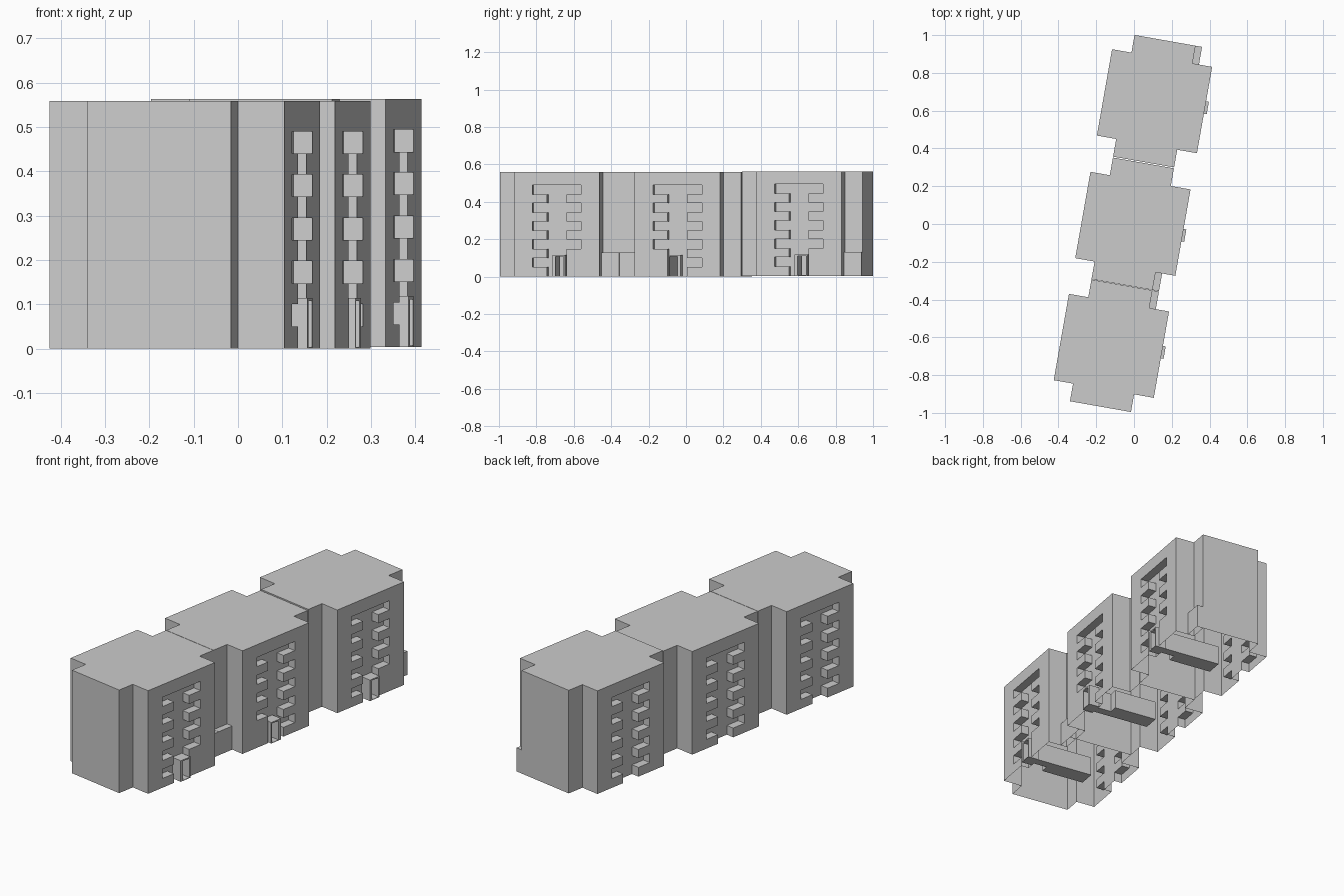
import bpy, bmesh, math
from mathutils import Vector

if "Cube" in bpy.data.objects:
    bpy.data.objects.remove(bpy.data.objects["Cube"])

TILT = math.radians(-10)
BASE = 0.003


def prism(name, pts, axis, lo, hi):
    """Extrude a closed outline along z (outline = x,y) or along x (outline = y,z)."""
    place = (lambda a, b, h: (a, b, h)) if axis == 'z' else (lambda a, b, h: (h, a, b))
    bm = bmesh.new()
    face = bm.faces.new([bm.verts.new(place(a, b, lo)) for a, b in pts])
    out = bmesh.ops.extrude_face_region(bm, geom=[face])
    move = Vector((0, 0, hi - lo)) if axis == 'z' else Vector((hi - lo, 0, 0))
    bmesh.ops.translate(bm, vec=move, verts=[v for v in out['geom'] if isinstance(v, bmesh.types.BMVert)])
    bmesh.ops.recalc_face_normals(bm, faces=bm.faces)
    me = bpy.data.meshes.new(name)
    bm.to_mesh(me)
    bm.free()
    ob = bpy.data.objects.new(name, me)
    bpy.context.collection.objects.link(ob)
    return ob


def rect(x0, x1, y0, y1):
    return [(x0, y0), (x1, y0), (x1, y1), (x0, y1)]


def cut(ob, cutters):
    for c in cutters:
        m = ob.modifiers.new("cut", 'BOOLEAN')
        m.operation = 'DIFFERENCE'
        m.solver = 'EXACT'
        m.object = c
        bpy.context.view_layer.objects.active = ob
        bpy.ops.object.modifier_apply(modifier=m.name)


def open_bottom(ob):
    bm = bmesh.new()
    bm.from_mesh(ob.data)
    low = [f for f in bm.faces if all(abs(v.co.z) < 1e-4 for v in f.verts)]
    bmesh.ops.delete(bm, geom=low, context='FACES')
    bm.to_mesh(ob.data)
    bm.free()


# stepped balcony recess: narrow shaft with wide teeth on each floor
TEETH = [(.05, .10), (.147, .197), (.245, .295), (.343, .393), (.44, .49)]


def zigzag(skip_right):
    n, w = .053, .132

    def side(teeth, s):
        pts = [(s * n, -.05)]
        for a, b in teeth:
            pts += [(s * n, a), (s * w, a), (s * w, b), (s * n, b)]
        return pts[:-1]
    return side(TEETH, -1) + side(TEETH[1:] if skip_right else TEETH, 1)[::-1]


def block(label, centre, lift, s):
    def flip(pts):
        return [(x, y * s) for x, y in pts]

    # cross-shaped tower body
    half = [(.157, .327), (.157, .232), (.263, .232)]
    halfb = [(-.275, .232), (-.171, .232), (-.171, .327)]
    ring = half + [(x, -y) for x, y in half[::-1]]
    ring += [(x, -y) for x, y in halfb[::-1]] + halfb
    body = prism(label + "_tower_body", ring, 'z', 0, .559)

    # recesses on both long facades and the entrance corridor
    mir = lambda pts: [(y * s, z) for y, z in pts]
    front = prism("recess_cutter", mir(zigzag(True)), 'x', .219, .32)
    back = prism("recess_cutter", mir(zigzag(False)), 'x', -.32, -.231)
    hall = [(.32, -.004), (.32, .041), (-.10, .041), (-.10, -.049), (.14, -.049), (.14, -.004)]
    corridor = prism("corridor_cutter", flip(hall), 'z', BASE, .107)
    cut(body, [front, back, corridor])

    # entrance porch standing in the recess
    porch = prism(label + "_porch", flip(rect(.219, .278, -.02, .047)), 'z', 0, .114)
    cut(porch, [corridor])

    # low annex in the corner
    annex = prism(label + "_low_annex", flip(rect(.157, .192, .232, .327)), 'z', 0, .128)

    for c in (front, back, corridor):
        bpy.data.objects.remove(c)
    for ob in (body, porch, annex):
        if ob is not porch:
            open_bottom(ob)
        ob.rotation_euler.z = TILT
        ob.location = (-centre * math.sin(TILT), centre * math.cos(TILT), lift)


block("near", -.656, 0, 1)
block("middle", 0, 0, -1)
block("far", .659, .004, 1)
